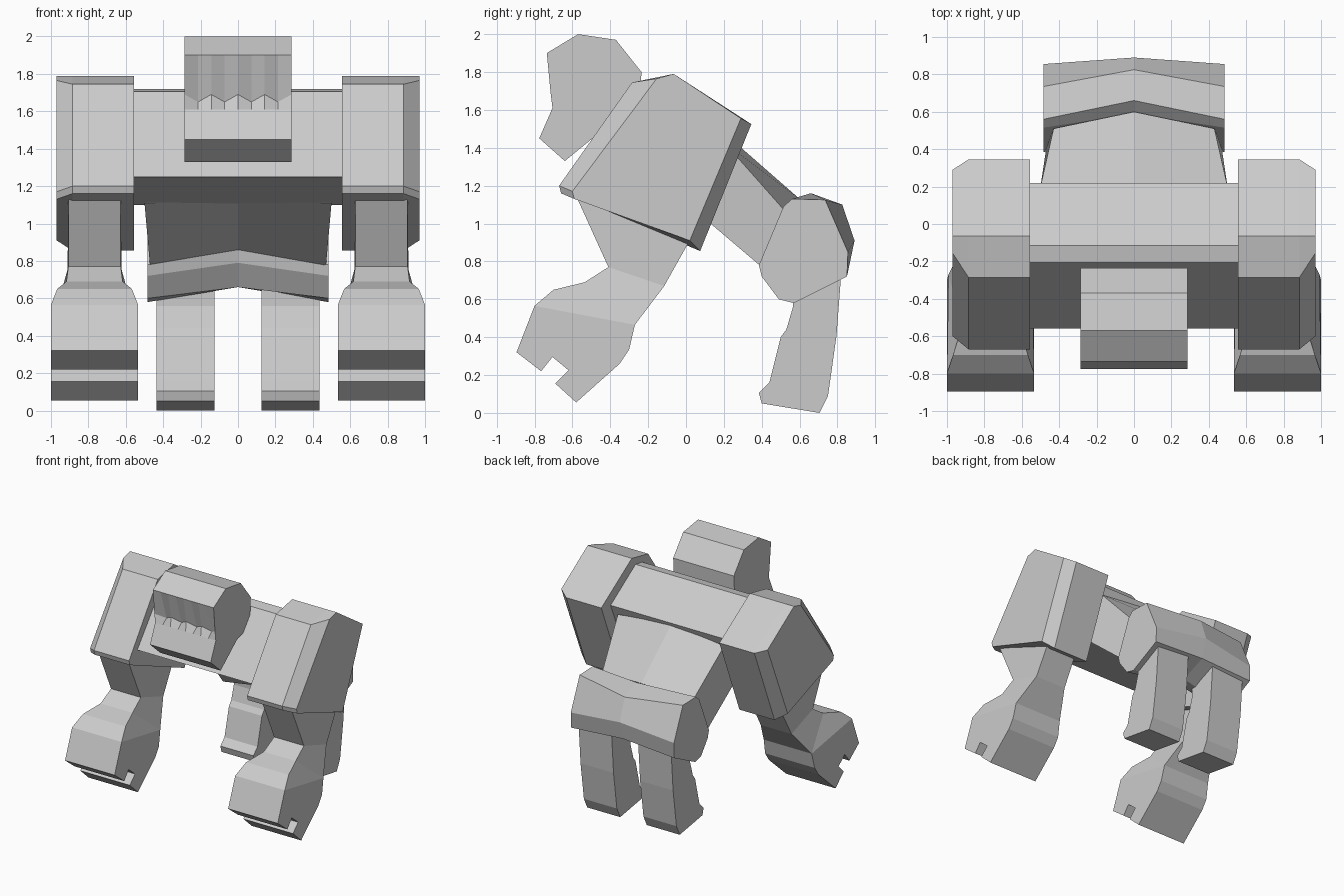
import bpy
import bmesh

cube = bpy.data.objects.get("Cube")
if cube:
    bpy.data.objects.remove(cube, do_unlink=True)

grey = bpy.data.materials.new("stone_grey")
grey.use_nodes = True
grey.diffuse_color = (0.6, 0.6, 0.6, 1)
bsdf = next(n for n in grey.node_tree.nodes if n.type == "BSDF_PRINCIPLED")
bsdf.inputs["Base Color"].default_value = grey.diffuse_color


def finish(bm, name, mirrored=False):
    bmesh.ops.recalc_face_normals(bm, faces=bm.faces)
    mesh = bpy.data.meshes.new(name)
    bm.to_mesh(mesh)
    bm.free()
    mesh.materials.append(grey)
    obj = bpy.data.objects.new(name, mesh)
    bpy.context.collection.objects.link(obj)
    if mirrored:
        mod = obj.modifiers.new("mirror", "MIRROR")
        mod.use_mirror_merge = False
    return obj


def loft(name, sections, mirrored=False, panels=None):
    """Join matching rings of (x, y, z) points; panels split the end caps."""
    bm = bmesh.new()
    rings = [[bm.verts.new(p) for p in ring] for ring in sections]
    n = len(rings[0])
    for a, b in zip(rings, rings[1:]):
        for i in range(n):
            j = (i + 1) % n
            bm.faces.new((a[i], a[j], b[j], b[i]))
    for ring in (rings[0], rings[-1]):
        for panel in panels or [range(n)]:
            bm.faces.new([ring[i] for i in panel])
    return finish(bm, name, mirrored)


def at(x, profile):
    return [(x, y, z) for y, z in profile]


# Head: extruded profile whose eye row zigzags inward below the brow
head = [(-0.57, 2.0), (-0.37, 1.97), (-0.235, 1.80), (-0.25, 1.56), (-0.42, 1.51),
        (-0.64, 1.33), (-0.775, 1.45), (-0.705, 1.61), (-0.715, 1.69), (-0.735, 1.90)]
eye_row = 8
head_sections = []
for col in range(-4, 5):
    ring = at(col * 0.285 / 4, head)
    if abs(col) < 4:
        x, y, z = ring[eye_row]
        ring[eye_row] = (x, y + (0.06 if col % 2 else 0.02), z - (0.04 if col % 2 else 0))
    head_sections.append(ring)
loft("head", head_sections)

# Chest block
chest = [(-0.115, 1.72), (-0.205, 1.705), (-0.56, 1.25), (0.05, 1.10), (0.22, 1.50)]
loft("chest", [at(-0.56, chest), at(0.56, chest)])

# Waist with a raised centre ridge
waist_side = [(0.5, 0.2, 1.43), (0.43, 0.51, 1.08), (0.47, 0.40, 0.77), (0.5, 0.0, 1.11)]
waist_mid = at(0, [(0.2, 1.48), (0.6, 1.13), (0.45, 0.86), (0.0, 1.12)])
loft("waist", [waist_side, waist_mid, [(-x, y, z) for x, y, z in waist_side]])

# Pelvis, bent into a shallow V
hip_side = [(0.515, 1.09), (0.56, 1.13), (0.735, 1.125), (0.855, 0.85), (0.85, 0.72),
            (0.57, 0.58), (0.49, 0.60), (0.40, 0.72), (0.385, 0.78)]
hip_mid = [(0.59, 1.10), (0.66, 1.16), (0.825, 1.10), (0.89, 0.91), (0.84, 0.75),
           (0.62, 0.66), (0.53, 0.66), (0.46, 0.79), (0.45, 0.86)]
loft("pelvis", [at(-0.485, hip_side), at(0, hip_mid), at(0.485, hip_side)])

# Shoulders with bevelled outer faces
block = [(-0.065, 1.79), (-0.285, 1.745), (-0.67, 1.20), (-0.66, 1.16),
         (0.075, 0.855), (0.345, 1.525)]
outer = [(-0.065, 1.79), (-0.155, 1.765), (-0.60, 1.17), (-0.59, 1.13),
         (0.02, 0.91), (0.29, 1.555)]
loft("shoulders", [at(0.555, block), at(0.885, block), at(0.97, outer)], True)

# Arms with wide fists; each point is (y, z, half width)
arm = [(-0.605, 1.20, 0.14), (-0.41, 0.77, 0.14), (-0.535, 0.69, 0.15), (-0.70, 0.65, 0.2),
       (-0.80, 0.565, 0.233), (-0.895, 0.32, 0.233), (-0.765, 0.22, 0.233),
       (-0.705, 0.295, 0.233), (-0.62, 0.225, 0.233), (-0.69, 0.155, 0.233),
       (-0.58, 0.055, 0.233), (-0.35, 0.26, 0.233), (-0.30, 0.335, 0.233),
       (-0.27, 0.465, 0.225), (-0.115, 0.67, 0.145), (0.07, 1.0, 0.14)]
arm_panels = [(0, 1, 14, 15), (1, 2, 13, 14), (2, 3, 4, 13), range(4, 14)]
loft("arms", [[(0.767 + s * w, y, z) for y, z, w in arm] for s in (-1, 1)], True, arm_panels)

# Legs and feet
leg = [(0.565, 0.68), (0.565, 0.56), (0.53, 0.44), (0.50, 0.40), (0.44, 0.16),
       (0.385, 0.105), (0.40, 0.05), (0.705, 0.0), (0.75, 0.09), (0.795, 0.41), (0.82, 0.74)]
loft("legs", [at(0.125, leg), at(0.435, leg)], True)
